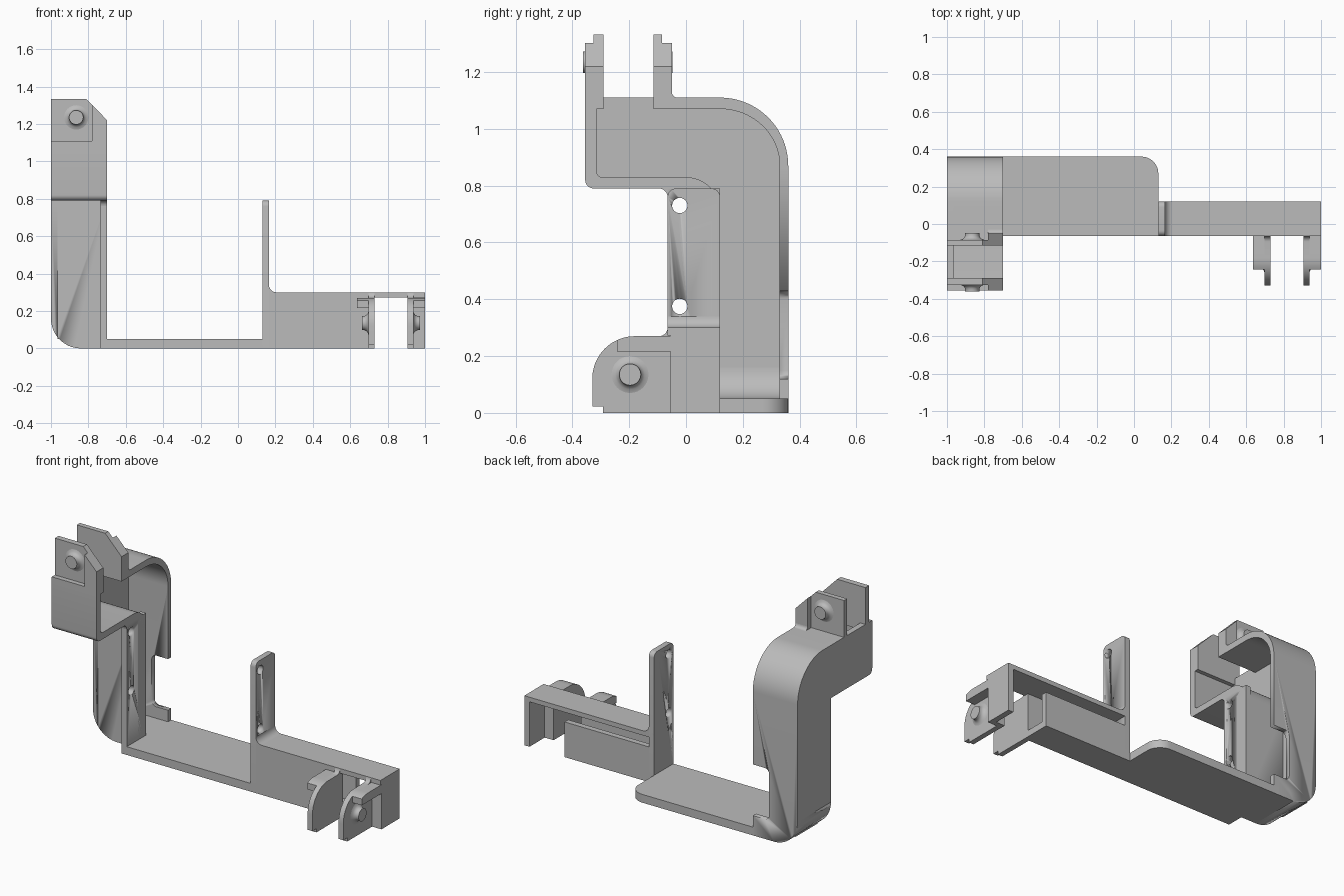
import bpy, math
from mathutils import Vector

if "Cube" in bpy.data.objects:
    bpy.data.objects.remove(bpy.data.objects["Cube"], do_unlink=True)

grey = bpy.data.materials.new("plain_grey")
grey.use_nodes = True
GREY = (0.5, 0.5, 0.5, 1)
grey.diffuse_color = GREY
grey.node_tree.nodes["Principled BSDF"].inputs["Base Color"].default_value = GREY


def arc(cx, cy, r, start, end, ry=None, n=12):
    """Points on an arc, angles in degrees."""
    ry = ry or r
    angles = [math.radians(start + (end - start) * i / n) for i in range(n + 1)]
    return [(cx + r * math.cos(a), cy + ry * math.sin(a)) for a in angles]


def make(name, verts, faces):
    me = bpy.data.meshes.new(name)
    me.from_pydata(verts, [], faces)
    me.materials.append(grey)
    ob = bpy.data.objects.new(name, me)
    bpy.context.collection.objects.link(ob)
    bpy.ops.object.select_all(action="DESELECT")
    ob.select_set(True)
    bpy.context.view_layer.objects.active = ob
    bpy.ops.object.mode_set(mode="EDIT")
    bpy.ops.mesh.select_all(action="SELECT")
    bpy.ops.mesh.normals_make_consistent(inside=False)
    bpy.ops.object.mode_set(mode="OBJECT")
    bpy.ops.object.shade_smooth_by_angle(angle=math.radians(30))
    return ob


def prism(name, pts, axis, lo, hi):
    """Extrude a profile: axis x takes (y, z), y takes (x, z), z takes (x, y)."""
    i = "xyz".index(axis)

    def place(p, d):
        v = list(p)
        v.insert(i, d)
        return v
    n = len(pts)
    verts = [place(p, lo) for p in pts] + [place(p, hi) for p in pts]
    faces = [list(range(n)), list(range(n, 2 * n))]
    faces += [(k, (k + 1) % n, n + (k + 1) % n, n + k) for k in range(n)]
    return make(name, verts, faces)


def box(name, x, y, z):
    return prism(name, [(x[0], y[0]), (x[1], y[0]), (x[1], y[1]), (x[0], y[1])], "z", *z)


def boss(name, origin, direction, height):
    """Turned pivot pin with a flared foot."""
    profile = [(.065, 0), (.052, .004), (.043, .012), (.038, .022), (.038, height)]
    q = Vector((0, 0, 1)).rotation_difference(Vector(direction))
    n = 32
    verts, faces = [], []
    for r, h in profile:
        for x, y in arc(0, 0, r, 0, 360, n=n)[:-1]:
            verts.append(Vector(origin) + q @ Vector((x, y, h)))
    for j in range(len(profile) - 1):
        for k in range(n):
            m = (k + 1) % n
            faces.append((j * n + k, j * n + m, (j + 1) * n + m, (j + 1) * n + k))
    faces += [list(range(n)), list(range(len(verts) - n, len(verts)))]
    return make(name, verts, faces)


def cut(objects, cutter):
    cutter.hide_render = True
    for ob in objects:
        bpy.context.view_layer.objects.active = ob
        mod = ob.modifiers.new("cut", "BOOLEAN")
        mod.operation, mod.solver, mod.object = "DIFFERENCE", "EXACT", cutter
        bpy.ops.object.modifier_apply(modifier=mod.name)
    bpy.data.objects.remove(cutter, do_unlink=True)


# Hollow column: outer profile, wall rim and closing web
front_run = ([(-.355, 1.11)] + arc(-.325, .82, .03, 180, 270, n=6)
             + [(.04, .79), (.04, 0), (.36, 0)])
shoulder = arc(.12, .87, .24, 0, 90, n=20)
inner_run = ([(-.115, 1.11), (-.115, 1.07)] + arc(.12, .87, .21, 90, 0, ry=.2, n=20)
             + [(.33, .05), (.12, .05)] + arc(0, .71, .12, 0, 90)
             + arc(-.295, .85, .02, 270, 180, n=5) + [(-.315, 1.07), (-.29, 1.08), (-.29, 1.11)])
wall = prism("column_wall", front_run + shoulder + inner_run, "x", -.965, -.7)
web = prism("column_web", front_run + shoulder, "x", -1, -.965)
corner = [(-1.1, -.1), (-.84, -.1)] + arc(-.84, .16, .16, 270, 180, n=16) + [(-1.1, .16)]
cut([wall, web], prism("corner_cutter", corner, "y", -.5, .5))
notch = ([(-.6, .12)] + arc(-.78, .15, .03, 270, 180, n=6)
         + arc(-.78, .4, .03, 180, 90, n=6) + [(-.6, .43)])
cut([wall], prism("notch_cutter", notch, "y", .31, .45))
fillet = [(-.965, .05), (-.855, .05)] + arc(-.855, .16, .11, 270, 180) 
prism("column_inner_fillet", fillet, "y", .12, .33)

# Drilled flange on the column, and the matching upright
flange = box("column_flange", (-.735, -.7), (-.065, .12), (0, .79))
upright_profile = ([(-.065, 0), (.12, 0)] + arc(.09, .76, .03, 0, 90, n=6)
                   + arc(-.035, .76, .03, 90, 180, n=6))
upright = prism("upright", upright_profile, "x", .13, .165)
for z in (.73, .375):
    hole = arc(-.022, z, .027, 0, 360, n=24)[:-1]
    cut([flange, upright], prism("hole_cutter", hole, "x", -.8, .3))
prism("flange_fillet", [(-.065, .79)] + arc(-.095, .76, .03, 90, 0, n=6), "x", -.735, -.7)

# Base plate
plate = [(-.735, -.065), (.13, -.065)] + arc(.04, .27, .09, 0, 90) + [(-.735, .36)]
prism("base_plate", plate, "z", 0, .05)

# Upper clevis: two stepped lugs with outward pins
for name, inner, out in (("front", -.29, -1), ("rear", -.115, 1)):
    mid = inner + out * (.035 if out < 0 else .03)
    outer = inner + out * .065
    full = [(-1, 1.07), (-.7, 1.07), (-.7, 1.22), (-.81, 1.333), (-1, 1.333)]
    step = [(-.78, 1.07), (-.7, 1.07), (-.7, 1.22), (-.78, 1.302)]
    prism(name + "_clevis_lug", full, "y", *sorted((inner, mid)))
    prism(name + "_clevis_step", step, "y", *sorted((mid, outer)))
    boss(name + "_clevis_pin", (-.865, mid, 1.235), (0, out, 0), .037)
box("clevis_front_base", (-1, -.7), (-.355, -.29), (1.07, 1.11))
rear_fillet = [(-.05, 1.11)] + arc(-.03, 1.13, .02, 270, 180, n=6)
prism("clevis_rear_fillet", rear_fillet, "x", -.78, -.7)

# Arm: top rail, front wall, end wall and low back channel
box("arm_top", (.13, 1), (-.065, .12), (.272, .3))
box("arm_front", (.13, .73), (-.065, -.035), (0, .3))
box("arm_floor", (.13, .73), (-.065, .12), (0, .04))
box("arm_low_back", (.13, .73), (.085, .12), (0, .213))
box("arm_end", (.965, 1), (-.055, .12), (0, .3))
box("arm_end_front", (.905, 1), (-.055, -.025), (0, .3))
prism("arm_fillet", [(.165, .3)] + arc(.205, .34, .04, 180, 270, n=8), "y", -.065, .12)

# Lower clevis: two rounded cheeks with outer ledges and pins
cheek = ([(-.04, 0), (-.292, 0), (-.292, .022), (-.33, .022)]
         + arc(-.18, .12, .15, 180, 90, n=16) + arc(-.095, .3, .03, 270, 360, n=6)
         + [(-.04, .3)])
ledge = ([(-.04, .217), (-.243, .217)] + arc(-.18, .12, .15, 115, 90, n=6)
         + [(-.04, .27)])
for name, inside, out in (("left", .905, 1), ("right", .73, -1)):
    face = inside + out * .032
    far = inside + out * .095
    prism(name + "_cheek", cheek, "x", *sorted((inside, face)))
    prism(name + "_ledge", ledge, "x", *sorted((face, far)))
    boss(name + "_cheek_pin", (face, -.197, .135), (out, 0, 0), .036)
